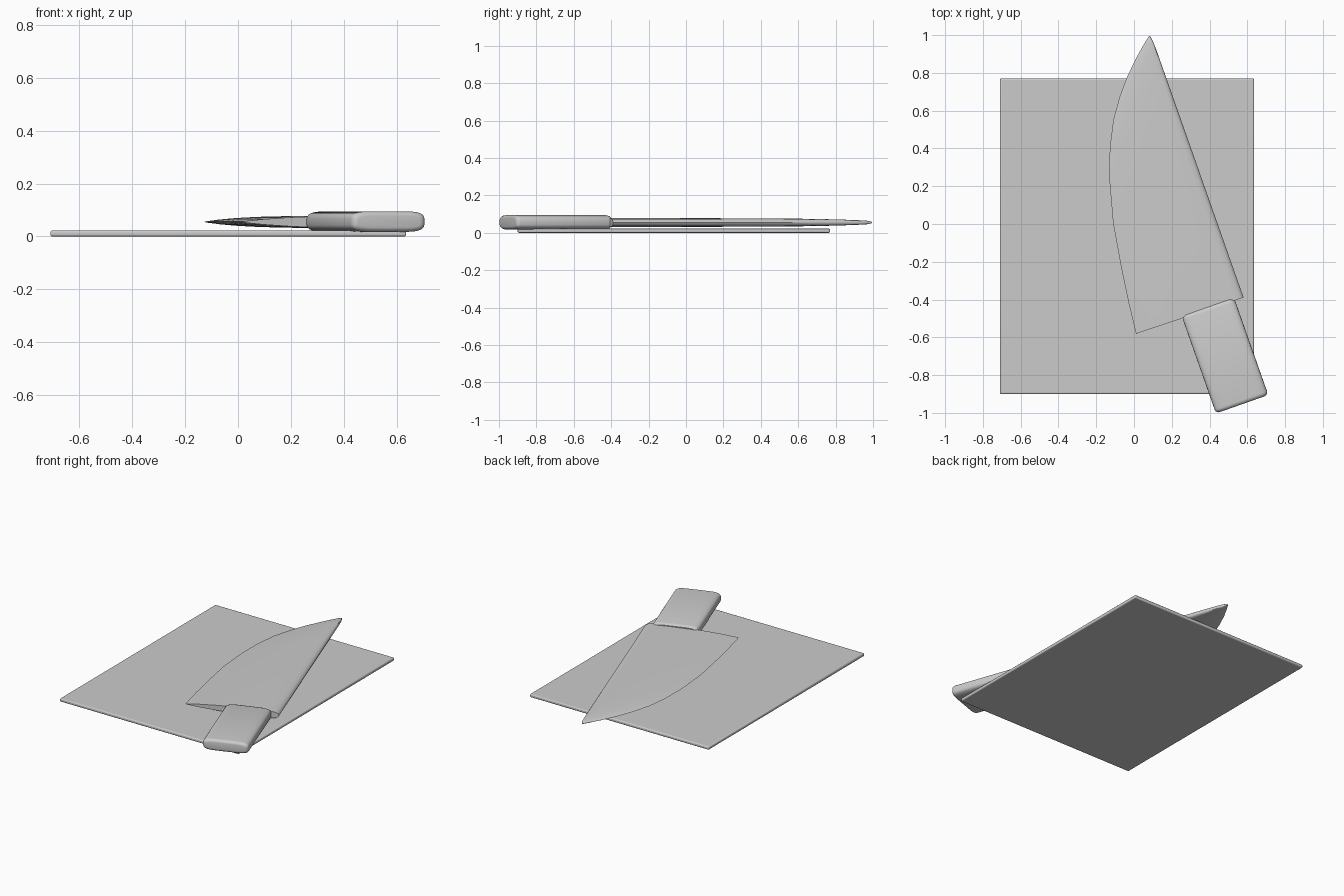
import bpy, bmesh, math

if "Cube" in bpy.data.objects:
    bpy.data.objects.remove(bpy.data.objects["Cube"])

TURN = math.radians(19.4)  # the knife lies diagonally on the board


def loft(name, rings):
    """Skin a list of equal-length closed rings and cap both ends."""
    bm = bmesh.new()
    vs = [[bm.verts.new(p) for p in r] for r in rings]
    n = len(rings[0])
    for a, b in zip(vs, vs[1:]):
        for i in range(n):
            j = (i + 1) % n
            bm.faces.new((a[i], a[j], b[j], b[i]))
    bm.faces.new(vs[0])
    bm.faces.new(vs[-1])
    bmesh.ops.recalc_face_normals(bm, faces=bm.faces)
    me = bpy.data.meshes.new(name)
    bm.to_mesh(me)
    bm.free()
    ob = bpy.data.objects.new(name, me)
    bpy.context.collection.objects.link(ob)
    smooth(ob)
    return ob


def smooth(ob, angle=35):
    bpy.ops.object.select_all(action='DESELECT')
    ob.select_set(True)
    bpy.context.view_layer.objects.active = ob
    bpy.ops.object.shade_smooth_by_angle(angle=math.radians(angle))


# Cutting board: thin slab with softened edges
bpy.ops.mesh.primitive_cube_add(size=1, location=(-0.037, -0.065, 0.011))
board = bpy.context.object
board.name = "cutting_board"
board.scale = (1.345, 1.67, 0.022)
bpy.ops.object.transform_apply(location=False, rotation=False, scale=True)
bev = board.modifiers.new("soft_edges", 'BEVEL')
bev.width = 0.007
bev.segments = 3
smooth(board)

# Blade: sharp edge on the left, rounded spine on the right
# stations: length, cutting edge, spine, half thickness
stations = [(-0.552, -0.183, 0.418, 0.024), (-0.38, -0.165, 0.418, 0.024),
            (-0.20, -0.141, 0.418, 0.024), (0.04, -0.103, 0.418, 0.023),
            (0.26, -0.046, 0.418, 0.022), (0.42, 0.012, 0.418, 0.021),
            (0.555, 0.079, 0.418, 0.020), (0.66, 0.152, 0.418, 0.018),
            (0.74, 0.218, 0.418, 0.016), (0.82, 0.297, 0.418, 0.013),
            (0.88, 0.365, 0.416, 0.010), (0.905, 0.396, 0.412, 0.005),
            (0.911, 0.403, 0.409, 0.002)]
# half cross-section: fraction of width, fraction of thickness
half = [(0.03, 0.13), (0.15, 0.42), (0.32, 0.70), (0.52, 0.90), (0.74, 1.0),
        (0.92, 0.95), (0.97, 0.76), (0.993, 0.40)]
section = [(0, 0)] + half + [(1, 0)] + [(t, -h) for t, h in reversed(half)]
blade = loft("blade", [[(e + (s - e) * t,
                         u - 0.008 * t * max(0, (0.2 - u) / 0.75),
                         0.055 + k * h) for t, h in section]
                       for u, e, s, k in stations])
blade.rotation_euler.z = TURN


# Handle: flattened rounded bar with softened butt end
def handle_ring(u, inset, n=40):
    pts = []
    for i in range(n):
        a = 2 * math.pi * i / n
        c, s = math.cos(a), math.sin(a)
        x = math.copysign(abs(c) ** 0.36, c) * (0.147 - inset)
        z = math.copysign(abs(s) ** 0.6, s) * (0.039 - 0.8 * inset)
        pts.append((0.223 + x, u, 0.056 + z))
    return pts


R = 0.022
butt = [handle_ring(-1.09 + R * (1 - math.sin(a)), R * (1 - math.cos(a)))
        for a in [math.radians(d) for d in (90, 70, 50, 30, 15, 0)]]
front = [handle_ring(-0.565, 0), handle_ring(-0.553, 0.004),
         handle_ring(-0.545, 0.014)]
handle = loft("handle", butt + front)
handle.rotation_euler.z = TURN
